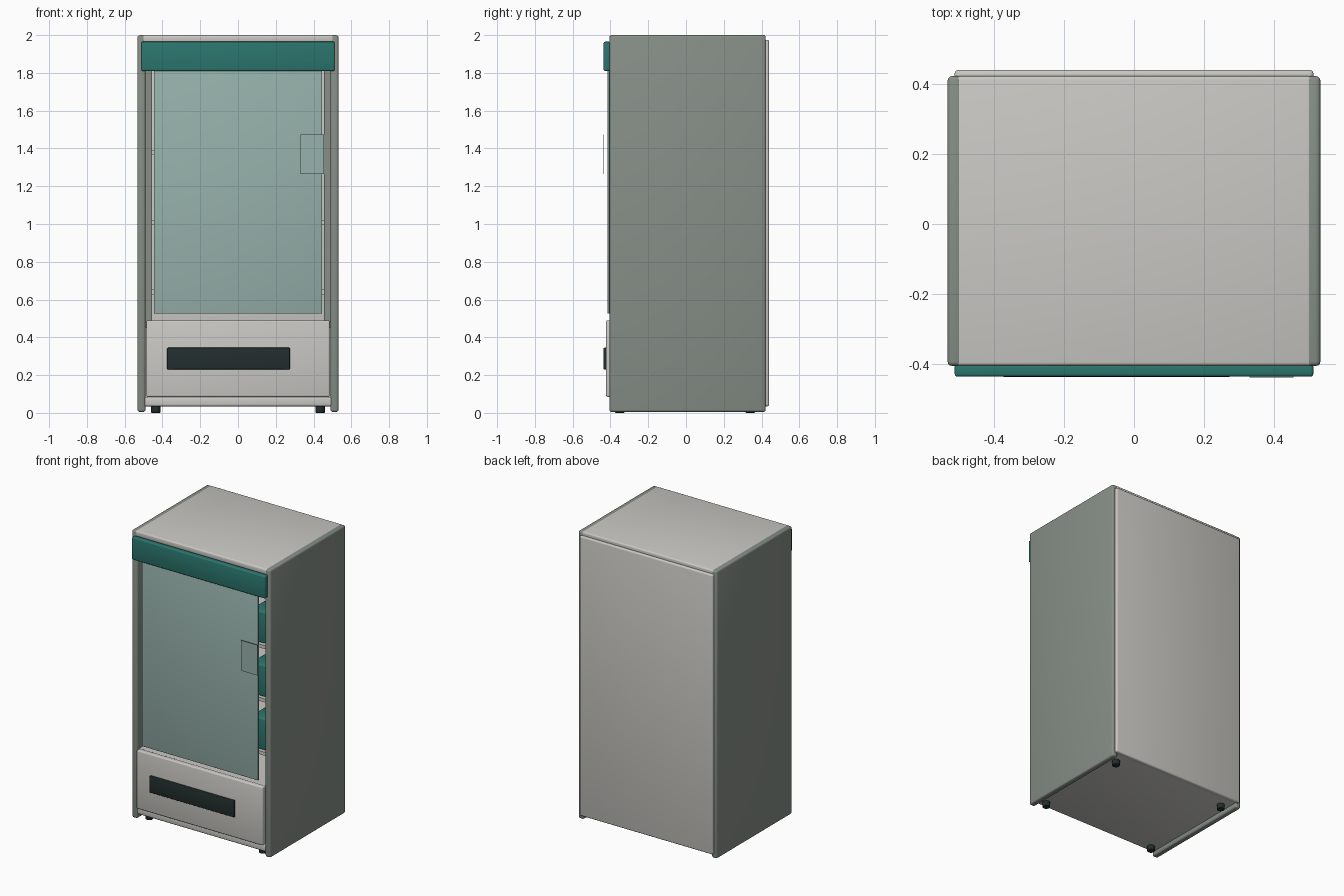
import bpy, bmesh, math
from mathutils import Matrix

if "Cube" in bpy.data.objects:
    bpy.data.objects.remove(bpy.data.objects["Cube"])


def srgb(c):
    return tuple((v / 255 / 12.92) if v < 11 else ((v / 255 + 0.055) / 1.055) ** 2.4 for v in c)


def material(name, rgb):
    m = bpy.data.materials.new(name)
    m.diffuse_color = (*srgb(rgb), 1.0)
    m.use_nodes = True
    m.node_tree.nodes["Principled BSDF"].inputs["Base Color"].default_value = m.diffuse_color
    return m


LIGHT = material("warm light grey", (202, 201, 196))
SIDE = material("grey green", (135, 143, 135))
TEAL = material("deep teal", (43, 118, 110))
GLASS = material("pale teal glass", (151, 178, 171))
DARK = material("near black", (35, 46, 46))


def finish(name, bm, mat):
    me = bpy.data.meshes.new(name)
    bm.to_mesh(me)
    bm.free()
    me.materials.append(mat)
    ob = bpy.data.objects.new(name, me)
    bpy.context.collection.objects.link(ob)
    bpy.ops.object.select_all(action='DESELECT')
    ob.select_set(True)
    bpy.context.view_layer.objects.active = ob
    bpy.ops.object.shade_smooth_by_angle(angle=math.radians(35))
    return ob


def box(name, x, y, z, mat, bevel=0.0):
    """Box from (min, max) ranges with rounded edges."""
    bm = bmesh.new()
    size = [r[1] - r[0] for r in (x, y, z)]
    mid = [(r[1] + r[0]) / 2 for r in (x, y, z)]
    bmesh.ops.create_cube(bm, size=1.0, matrix=Matrix.Translation(mid) @ Matrix.Diagonal((*size, 1)))
    if bevel:
        bmesh.ops.bevel(bm, geom=bm.edges[:], offset=bevel, segments=3, profile=0.5, affect='EDGES')
    return finish(name, bm, mat)


def cylinder(name, centre, radius, height, mat, bevel=0.004):
    bm = bmesh.new()
    bmesh.ops.create_cone(bm, cap_ends=True, segments=24, radius1=radius, radius2=radius,
                          depth=height, matrix=Matrix.Translation(centre))
    rims = [e for e in bm.edges if abs(e.verts[0].co.z - e.verts[1].co.z) < 1e-5]
    bmesh.ops.bevel(bm, geom=rims, offset=bevel, segments=2, profile=0.5, affect='EDGES')
    return finish(name, bm, mat)


# Cabinet shell
for label, s in (("left", -1), ("right", 1)):
    box(label + "_side_panel", sorted((s * 0.49, s * 0.532)), (-0.405, 0.422), (0.005, 2.0), SIDE, 0.012)
    # recessed inner lining beside the shelves
    box(label + "_inner_lining", sorted((s * 0.455, s * 0.495)), (-0.33, 0.42), (0.47, 1.97), SIDE)
box("top_panel", (-0.507, 0.507), (-0.405, 0.422), (1.96, 2.0), LIGHT, 0.01)
box("bottom_panel", (-0.50, 0.50), (-0.40, 0.422), (0.035, 0.085), LIGHT, 0.01)
box("back_panel", (-0.512, 0.512), (0.405, 0.44), (0.035, 1.975), LIGHT, 0.01)

# Front: sign strip, glass, lower panel and dispensing slot
box("header_strip", (-0.512, 0.512), (-0.436, -0.40), (1.81, 1.965), TEAL, 0.008)
box("front_glass", (-0.445, 0.445), (-0.416, -0.406), (0.525, 1.83), GLASS, 0.002)
box("door_plate", (0.33, 0.455), (-0.438, -0.433), (1.265, 1.475), GLASS)
box("lower_front_panel", (-0.485, 0.485), (-0.423, -0.385), (0.085, 0.49), LIGHT, 0.008)
box("dispensing_slot", (-0.375, 0.275), (-0.437, -0.41), (0.23, 0.345), DARK, 0.005)

# Interior floor, shelves and rows of products
box("interior_floor", (-0.49, 0.49), (-0.39, 0.41), (0.45, 0.485), LIGHT)
for i, z in enumerate((0.64, 1.01, 1.38)):
    box(f"shelf_{i + 1}", (-0.458, 0.458), (-0.27, 0.40), (z - 0.012, z + 0.012), LIGHT)
    for k in range(5):
        x = -0.33 + k * 0.165
        box(f"product_{i + 1}_{k + 1}", (x - 0.055, x + 0.055), (-0.25, -0.10),
            (z + 0.012, z + 0.23), TEAL, 0.01)

# Feet
for fx in (-0.435, 0.435):
    for fy in (-0.35, 0.34):
        name = ("front" if fy < 0 else "back") + ("_left" if fx < 0 else "_right") + "_foot"
        cylinder(name, (fx, fy, 0.025), 0.025, 0.05, DARK)
